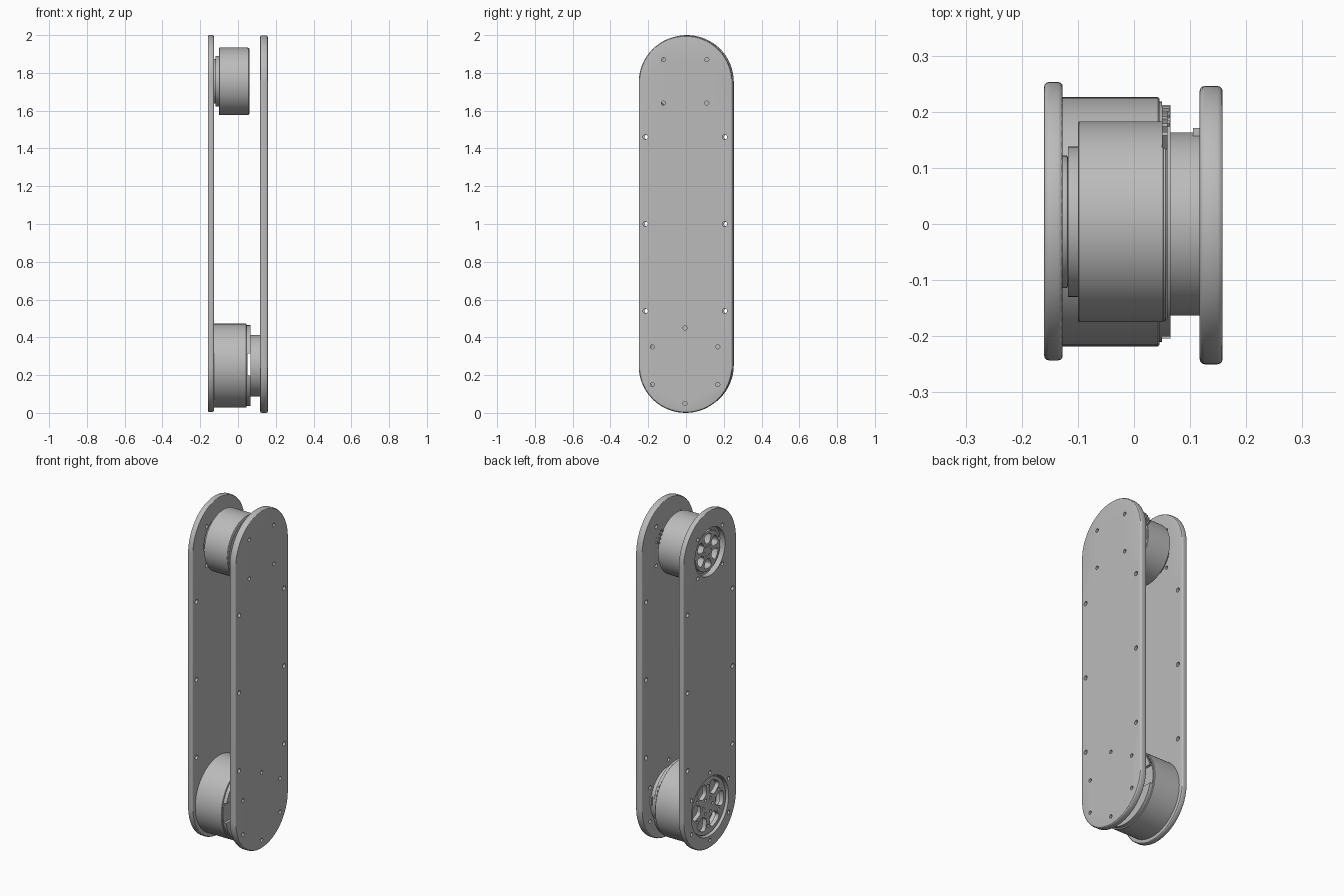
import bpy, bmesh, math
from math import sin, cos, pi, radians

if "Cube" in bpy.data.objects:
    bpy.data.objects.remove(bpy.data.objects["Cube"])

grey = bpy.data.materials.new("light_grey")
grey.diffuse_color = (0.5, 0.5, 0.5, 1)
grey.use_nodes = True
grey.node_tree.nodes["Principled BSDF"].inputs["Base Color"].default_value = grey.diffuse_color


def finish(name, bm):
    bmesh.ops.recalc_face_normals(bm, faces=bm.faces[:])
    me = bpy.data.meshes.new(name)
    bm.to_mesh(me)
    bm.free()
    me.materials.append(grey)
    ob = bpy.data.objects.new(name, me)
    bpy.context.collection.objects.link(ob)
    bpy.ops.object.select_all(action='DESELECT')
    ob.select_set(True)
    bpy.context.view_layer.objects.active = ob
    bpy.ops.object.shade_smooth_by_angle(angle=radians(30))
    return ob


def stadium(y, z0, z1, r, n=32):
    return ([(y + r * cos(pi * i / n), z1 + r * sin(pi * i / n)) for i in range(n + 1)] +
            [(y - r * cos(pi * i / n), z0 - r * sin(pi * i / n)) for i in range(n + 1)])


def circle(y, z, r, n=64):
    return [(y + r * cos(2 * pi * i / n), z + r * sin(2 * pi * i / n)) for i in range(n)]


def window(y, z, ang, rm, dr, da, n=24):
    # rounded opening between two spokes
    pts = []
    for i in range(n):
        c, s = cos(2 * pi * i / n), sin(2 * pi * i / n)
        r = rm + dr * math.copysign(abs(c) ** 0.55, c)
        a = ang + da * math.copysign(abs(s) ** 0.55, s)
        pts.append((y + r * cos(a), z + r * sin(a)))
    return pts


def slab(name, outline, holes, x0, x1, b=0.0):
    """Extrude outline(inset) along x with rounded rim and through holes."""
    bm = bmesh.new()
    if b:
        steps = [(b * (1 - sin(t)), x0 + b * (1 - cos(t))) for t in (0, pi / 6, pi / 3, pi / 2)]
    else:
        steps = [(0, x0)]
    steps += [(d, x0 + x1 - x) for d, x in reversed(steps)]
    stacks = [[[(x, *p) for p in outline(d)] for d, x in steps]]
    stacks += [[[(x, *p) for p in h] for x in (x0, x1)] for h in holes]
    ends = ([], [])
    for stack in stacks:
        rings = [[bm.verts.new(p) for p in ring] for ring in stack]
        for a, c in zip(rings, rings[1:]):
            for i in range(len(a)):
                bm.faces.new((a[i - 1], a[i], c[i], c[i - 1]))
        for e, ring in zip(ends, (rings[0], rings[-1])):
            e += [bm.edges.get((ring[i - 1], ring[i])) for i in range(len(ring))]
    for e in ends:
        bmesh.ops.triangle_fill(bm, use_beauty=True, use_dissolve=False, edges=e)
    return finish(name, bm)


def turned(name, profile, y, z, n=80):
    """Revolve (x, radius) profile about an x-parallel axis."""
    bm = bmesh.new()
    rings = []
    for x, r in profile:
        if r == 0:
            rings.append([bm.verts.new((x, y, z))] * n)
        else:
            rings.append([bm.verts.new((x, *p)) for p in circle(y, z, r, n)])
    for a, c in zip(rings, rings[1:]):
        for i in range(n):
            vs = list(dict.fromkeys((a[i - 1], a[i], c[i], c[i - 1])))
            bm.faces.new(vs)
    return finish(name, bm)


def box(name, cx, cy, cz, sx, sy, sz, tilt=0.0):
    bm = bmesh.new()
    bmesh.ops.create_cube(bm, size=1)
    for v in bm.verts:
        px, py, pz = v.co.x * sx, v.co.y * sy, v.co.z * sz
        v.co = (cx + px, cy + py * cos(tilt) - pz * sin(tilt), cz + py * sin(tilt) + pz * cos(tilt))
    return finish(name, bm)


CY, TOP, LOW = 0.004, 1.755, 0.25


def bolt_holes(y):
    h = [circle(y + s * 0.21, z, 0.013, 16) for s in (-1, 1) for z in (0.54, 1.0, 1.46)]
    h += [circle(y + s * 0.115, TOP + t * 0.115, 0.011, 16) for s in (-1, 1) for t in (-1, 1)]
    h += [circle(y + 0.2 * cos(a), LOW + 0.2 * sin(a), 0.011, 16)
          for a in (pi / 2 + k * pi / 3 for k in range(6))]
    return h


# side plates
slab("right_plate", lambda d: stadium(-0.002, 0.248, 1.75, 0.248 - d), bolt_holes(-0.005),
     0.117, 0.158, 0.009)
slab("left_plate", lambda d: stadium(0.005, 0.253, 1.752, 0.248 - d),
     bolt_holes(CY) + [circle(CY, TOP, 0.14), circle(CY, LOW, 0.174)], -0.16, -0.127, 0.008)

# upper motor: drum, collar and spoked rotor face
turned("upper_motor_drum", [(-0.1, 0), (-0.1, 0.176), (-0.098, 0.179), (0.052, 0.179),
                            (0.053, 0.177), (0.056, 0.177), (0.06, 0.173), (0.06, 0.13),
                            (0.056, 0.125), (0.056, 0)], CY, TOP)
wins = [window(CY, TOP, k * pi / 3 + pi / 6, 0.073, 0.028, 0.37) for k in range(6)]
slab("upper_motor_collar", lambda d: circle(CY, TOP, 0.134 - d), wins, -0.118, -0.1)
slab("upper_rotor_face", lambda d: circle(CY, TOP, 0.118 - d),
     wins + [circle(CY + 0.03 * cos(k * pi / 3), TOP + 0.03 * sin(k * pi / 3), 0.006, 12)
             for k in range(6)], -0.145, -0.118, 0.003)

# upper motor terminal pins
for k in range(4):
    a = radians(20 + 7 * k)
    box(f"upper_terminal_{k + 1}", 0.055, CY + 0.183 * cos(a), TOP + 0.183 * sin(a),
        0.01, 0.05, 0.009, a)

# lower motor: drum with recess, spoked rotor face
turned("lower_motor_drum", [(-0.09, 0), (-0.09, 0.16), (-0.127, 0.166), (-0.127, 0.222),
                            (0.043, 0.222), (0.045, 0.22), (0.045, 0.214), (0.05, 0.214),
                            (0.05, 0)], CY, LOW)
wins = [window(CY, LOW, k * pi / 3, 0.107, 0.038, 0.36) for k in range(6)]
wins += [circle(CY + r * cos(a), LOW + r * sin(a), 0.009, 12)
         for r, o in ((0.045, 0), (0.118, pi / 6)) for a in (k * pi / 3 + o for k in range(6))]
slab("lower_rotor_face", lambda d: circle(CY, LOW, 0.167 - d), wins, -0.147, -0.122, 0.003)

# two arcs of the end ring, leaving cable openings front and back
for name, s in (("upper_ring_arc", 1), ("lower_ring_arc", -1)):
    def arc(d, s=s):
        g = 0.30 if s > 0 else 0.24
        ang = [g + (pi - 2 * g) * i / 40 for i in range(41)]
        inner = [math.asin(0.214 * sin(g) / 0.14) + (pi - 2 * math.asin(0.214 * sin(g) / 0.14)) * i / 40
                 for i in range(41)]
        return ([(CY + 0.214 * cos(a), LOW + s * 0.214 * sin(a)) for a in ang] +
                [(CY + 0.14 * cos(a), LOW + s * 0.14 * sin(a)) for a in reversed(inner)])
    slab(name, arc, [], 0.05, 0.065)

# output hub against the right plate, with a locating tab
turned("lower_output_hub", [(0.065, 0), (0.065, 0.163), (0.117, 0.163), (0.117, 0)], CY - 0.004, LOW)
box("hub_tab", 0.111, 0.16, LOW + 0.02, 0.012, 0.022, 0.05)

# lower motor terminal pins
for k in range(3):
    a = radians(22 + 7 * k)
    box(f"lower_terminal_{k + 1}", 0.057, CY + 0.205 * cos(a), LOW + 0.205 * sin(a),
        0.012, 0.03, 0.01, a)
